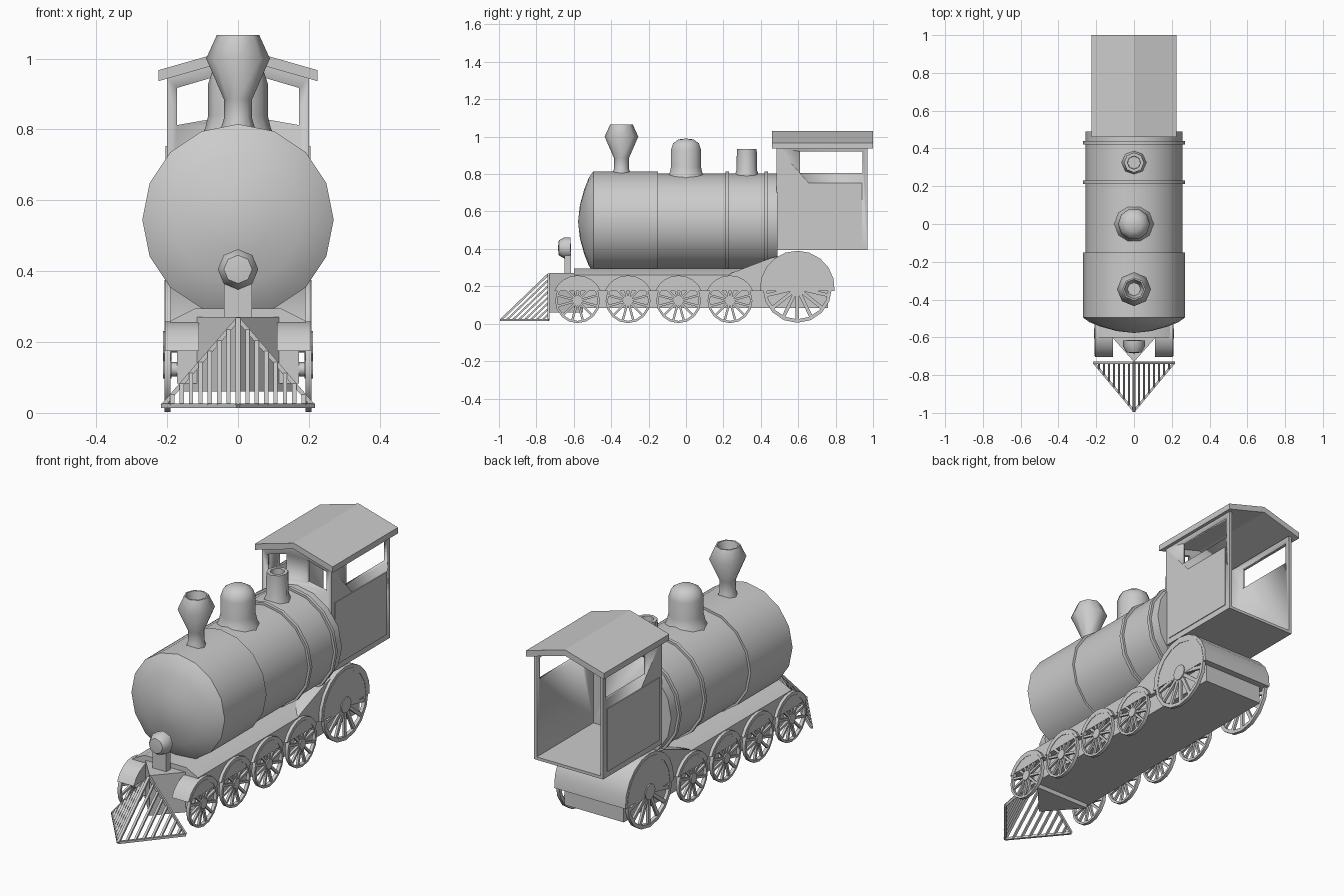
import bpy, bmesh
from math import sin, cos, pi, asin, radians
from mathutils import Matrix, Vector

if "Cube" in bpy.data.objects:
    bpy.data.objects.remove(bpy.data.objects["Cube"])

def finish(name, bm, angle=30):
    bmesh.ops.remove_doubles(bm, verts=bm.verts, dist=1e-5)
    bmesh.ops.recalc_face_normals(bm, faces=bm.faces)
    me = bpy.data.meshes.new(name)
    bm.to_mesh(me)
    bm.free()
    ob = bpy.data.objects.new(name, me)
    bpy.context.collection.objects.link(ob)
    bpy.ops.object.select_all(action='DESELECT')
    ob.select_set(True)
    bpy.context.view_layer.objects.active = ob
    bpy.ops.object.shade_smooth_by_angle(angle=radians(angle))
    return ob

TURN = {'z': Matrix(), 'y': Matrix.Rotation(-pi / 2, 4, 'X'), 'x': Matrix.Rotation(pi / 2, 4, 'Y')}

def add_lathe(bm, prof, segs, axis='z', loc=(0, 0, 0), closed=False):
    """Spin (radius, height) points about an axis."""
    m = Matrix.Translation(loc) @ TURN[axis]
    rings = []
    for r, h in prof:
        rings.append([bm.verts.new(m @ Vector((r * cos(2 * pi * i / segs), r * sin(2 * pi * i / segs), h)))
                      for i in range(segs)])
    pairs = list(zip(rings, rings[1:]))
    if closed:
        pairs.append((rings[-1], rings[0]))
    for a, b in pairs:
        for i in range(segs):
            j = (i + 1) % segs
            bm.faces.new((a[i], a[j], b[j], b[i]))

def lathe(name, prof, segs, axis='z', loc=(0, 0, 0), closed=False):
    bm = bmesh.new()
    add_lathe(bm, prof, segs, axis, loc, closed)
    return finish(name, bm, 50)

def prism(name, pts, a, b, axis):
    """Extrude a flat outline from a to b along an axis."""
    put = {'x': lambda p, t: (t, p[0], p[1]), 'y': lambda p, t: (p[0], t, p[1]),
           'z': lambda p, t: (p[0], p[1], t)}[axis]
    bm = bmesh.new()
    lo = [bm.verts.new(put(p, a)) for p in pts]
    hi = [bm.verts.new(put(p, b)) for p in pts]
    bm.faces.new(lo)
    bm.faces.new(hi)
    n = len(pts)
    for i in range(n):
        bm.faces.new((lo[i], lo[(i + 1) % n], hi[(i + 1) % n], hi[i]))
    return finish(name, bm)

def box(name, x0, x1, y0, y1, z0, z1):
    return prism(name, [(x0, y0), (x1, y0), (x1, y1), (x0, y1)], z0, z1, 'z')

def add_bar(bm, p, q, w, d, side=Vector((1, 0, 0))):
    """Square bar from p to q; w is measured along the side vector."""
    p, q = Vector(p), Vector(q)
    t = (q - p).normalized()
    u = (side - t * side.dot(t)).normalized()
    v = t.cross(u)
    m = Matrix((u * w, v * d, q - p)).transposed().to_4x4()
    m.translation = (p + q) / 2
    bmesh.ops.create_cube(bm, size=1, matrix=m)

def arch(cy, cz, r, z0, n):
    a = asin((z0 - cz) / r)
    return [(cy + r * cos(a + (pi - 2 * a) * i / n), cz + r * sin(a + (pi - 2 * a) * i / n)) for i in range(n + 1)]

def cut(ob, cutters):
    for c in cutters:
        c.hide_render = True
        m = ob.modifiers.new('cut', 'BOOLEAN')
        m.operation, m.object, m.solver = 'DIFFERENCE', c, 'EXACT'
        bpy.context.view_layer.objects.active = ob
        bpy.ops.object.modifier_apply(modifier=m.name)
        bpy.data.objects.remove(c)

# Boiler with domed front and bands
BZ = 0.545
lathe('boiler', [(0, -.577), (.09, -.567), (.18, -.542), (.235, -.52), (.27, -.495), (.27, -.15), (.258, -.15),
                 (.258, .49), (0, .49)], 16, 'y', (0, 0, BZ))
for y in (.22, .43):
    lathe('boiler_band', [(.25, y - .009), (.27, y - .009), (.27, y + .009), (.25, y + .009)],
          16, 'y', (0, 0, BZ), True)

# Chimney, steam dome and whistle pipe
lathe('chimney', [(.055, .78), (.04, .83), (.04, .885), (.09, 1.0), (.06, 1.066), (.052, 1.066),
                  (.035, .98), (0, .98)], 8, loc=(0, -.345, 0))
lathe('steam_dome', [(.115, .76), (.092, .805), (.084, .84), (.084, .93), (.072, .965), (.042, .985), (0, .99)],
      10, loc=(0, 0, 0))
lathe('whistle_pipe', [(.075, .765), (.055, .82), (.053, .935), (.035, .935), (.033, .86), (0, .86)],
      8, loc=(0, .325, 0))

# Headlamp on its post
lathe('headlamp', [(0, -.685), (.04, -.68), (.057, -.65), (.057, -.618), (0, -.615)], 8, 'y', (0, 0, .405))
box('headlamp_post', -.04, .04, -.65, -.615, .26, .40)

# Cab shell, open at the back, with window openings
cab = prism('cab', [(-.2, .395), (.2, .395), (.2, .945), (0, 1.003), (-.2, .945)], .485, .97, 'y')
cutters = [box('cutter', -.184, .184, .503, 1.1, .41, 1.2), box('cutter', -.3, .3, .61, .945, .805, .92)]
for s in (-1, 1):
    cutters.append(prism('cutter', [(s * .06, .832), (s * .172, .812), (s * .172, .917), (s * .06, .95)],
                         .4, .6, 'y'))
cut(cab, cutters)
for s in (-1, 1):
    box('cab_side_panel', s * .198, s * .204, .51, .94, .425, .753)
prism('cab_roof', [(-.225, .936), (0, 1.0), (.225, .936), (.225, .967), (0, 1.031), (-.225, .967)], .46, 1.0, 'y')

# Frame, running board and rear body
box('frame', -.172, .172, -.6, .76, .083, .2)
prism('running_board', [(-.19, .175), (.19, .175), (.19, .26), (.12, .295), (-.12, .295), (-.19, .26)],
      -.6, .5, 'y')
prism('running_board_ramp', [(.22, .25), (.24, .27), (.45, .35), (.6, .385), (.6, .25)], -.19, .19, 'x')
prism('rear_body', arch(.595, .19, .2, .175, 10), -.2, .2, 'x')
prism('front_deck', [(-.16, -.55), (0, -.73), (.16, -.55)], .06, .27, 'z')

# Wheels, fenders and axles
def make_wheel(r, n_spokes):
    bm = bmesh.new()
    add_lathe(bm, [(r * .9, -.009), (r, -.009), (r, .009), (r * .9, .009)], 16, 'x', closed=True)
    add_lathe(bm, [(0, -.012), (r * .22, -.012), (r * .22, .012), (0, .012)], 12, 'x')
    for i in range(n_spokes):
        a = 2 * pi * (i + .5) / n_spokes
        d = Vector((0, cos(a), sin(a)))
        add_bar(bm, d * r * .12, d * r * .94, .012, r * .1)
    return bm

for r, cz, ys, n in ((.12, .123, (-.58, -.31, -.04, .235), 12), (.185, .19, (.595,), 14)):
    for y in ys:
        for s in (-1, 1):
            w = finish('wheel', make_wheel(r, n), 30)
            w.location = (s * .199, y, cz)
            if r < .15:
                prism('fender', arch(y, cz, .135, .175, 8), s * .11, s * .206, 'x')
            else:
                prism('rear_fender', arch(y, cz, .2, .175, 10), s * .17, s * .206, 'x')
        lathe('axle', [(0, -.195), (.02, -.195), (.02, .195), (0, .195)], 8, 'x', (0, y, cz))

# Cowcatcher: slatted wedge
bm = bmesh.new()
tip, apex = Vector((0, -.99, .02)), Vector((0, -.735, .265))
add_bar(bm, tip, apex, .014, .012)
for s in (-1, 1):
    corner = Vector((s * .212, -.735, .02))
    add_bar(bm, tip, corner, .012, .012, Vector((0, 0, 1)))
    add_bar(bm, apex, corner, .012, .012, Vector((0, 1, 0)))
    for i in range(1, 8):
        t = i / 8
        add_bar(bm, tip.lerp(corner, t), apex.lerp(corner, t), .012, .01)
finish('cowcatcher', bm)
